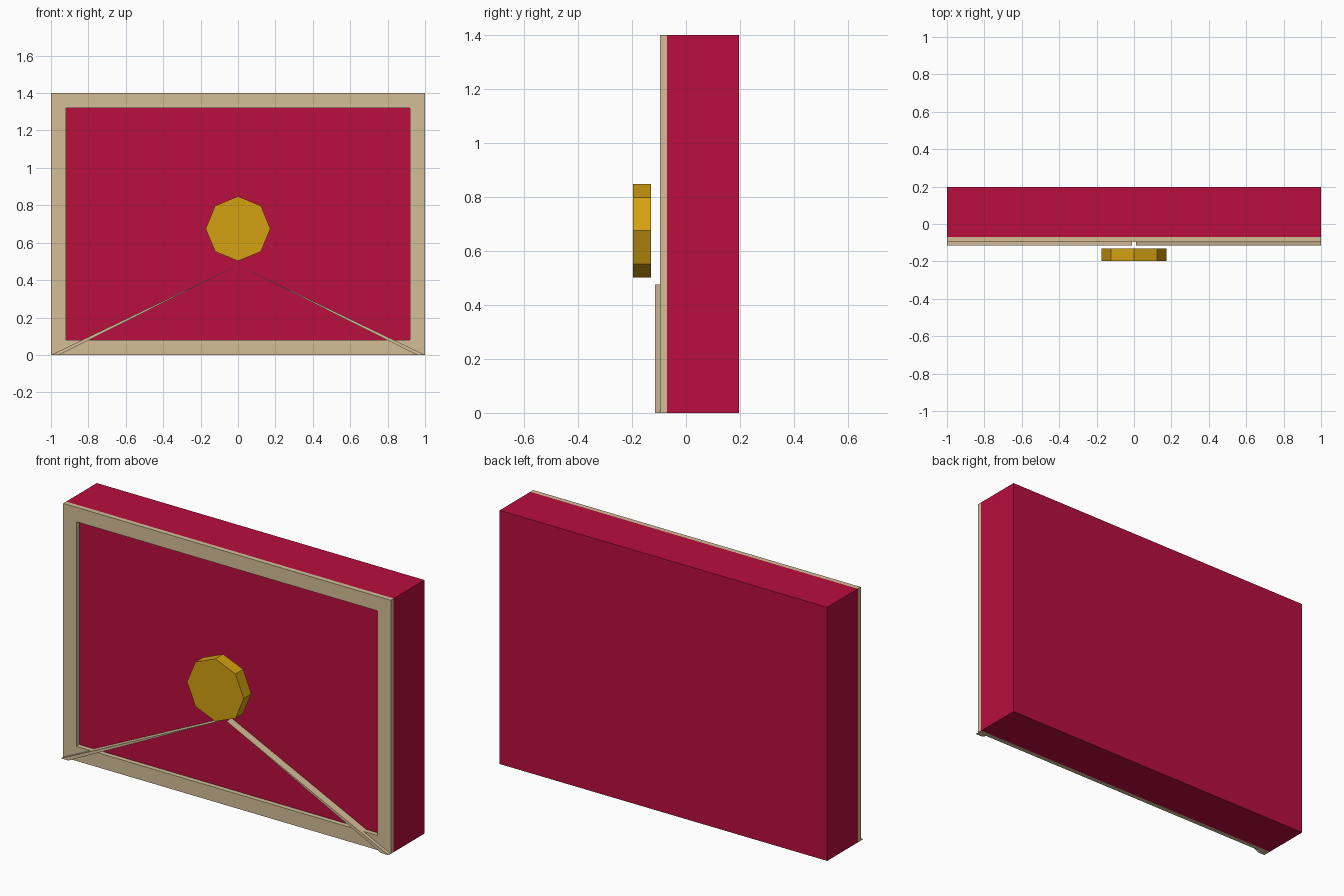
import bpy, bmesh, math

if "Cube" in bpy.data.objects:
    bpy.data.objects.remove(bpy.data.objects["Cube"])


def material(name, rgb):
    m = bpy.data.materials.new(name)
    lin = [(c / 255 / 12.92) if c < 11 else ((c / 255 + 0.055) / 1.055) ** 2.4 for c in rgb]
    m.diffuse_color = (*lin, 1)
    m.use_nodes = True
    m.node_tree.nodes["Principled BSDF"].inputs["Base Color"].default_value = m.diffuse_color
    return m


RED = material("crimson", (184, 14, 61))
TAN = material("tan", (213, 189, 151))
GOLD = material("gold", (212, 161, 17))


def prism(name, outline, y0, y1, mat):
    """Extrude an (x, z) outline from y0 to y1."""
    bm = bmesh.new()
    face = bm.faces.new([bm.verts.new((x, y0, z)) for x, z in outline])
    out = bmesh.ops.extrude_face_region(bm, geom=[face])["geom"]
    bmesh.ops.translate(bm, vec=(0, y1 - y0, 0),
                        verts=[g for g in out if isinstance(g, bmesh.types.BMVert)])
    bmesh.ops.recalc_face_normals(bm, faces=bm.faces)
    return finish(name, bm, mat)


def finish(name, bm, mat):
    me = bpy.data.meshes.new(name)
    bm.to_mesh(me)
    bm.free()
    me.materials.append(mat)
    ob = bpy.data.objects.new(name, me)
    bpy.context.collection.objects.link(ob)
    return ob


def rect(inset):
    return [(-1 + inset, inset), (1 - inset, inset),
            (1 - inset, 1.4 - inset), (-1 + inset, 1.4 - inset)]


FRONT, RIM, FOLD = -0.07, -0.096, -0.115

# Envelope body
prism("envelope_body", rect(0), FRONT, 0.197, RED)

# Raised border: mitred ring around the front
bm = bmesh.new()
rings = [[bm.verts.new((x, y, z)) for x, z in rect(i)]
         for i, y in ((0, FRONT), (0, RIM), (0.08, RIM), (0.08, FRONT))]
for a in range(4):
    r, s = rings[a], rings[(a + 1) % 4]
    for k in range(4):
        n = (k + 1) % 4
        bm.faces.new((r[k], r[n], s[n], s[k]))
bmesh.ops.recalc_face_normals(bm, faces=bm.faces)
finish("border", bm, TAN)

# Tapering fold strips from the bottom corners to the centre
for side, label in ((-1, "left"), (1, "right")):
    prism(label + "_fold", [(side, 0), (side * 0.955, 0), (side * 0.01, 0.475)],
          FOLD, FRONT, TAN)

# Eight-sided seal floating in front
prism("seal", [(0.173 * math.sin(k * math.pi / 4), 0.675 + 0.173 * math.cos(k * math.pi / 4))
               for k in range(8)], -0.197, -0.13, GOLD)
